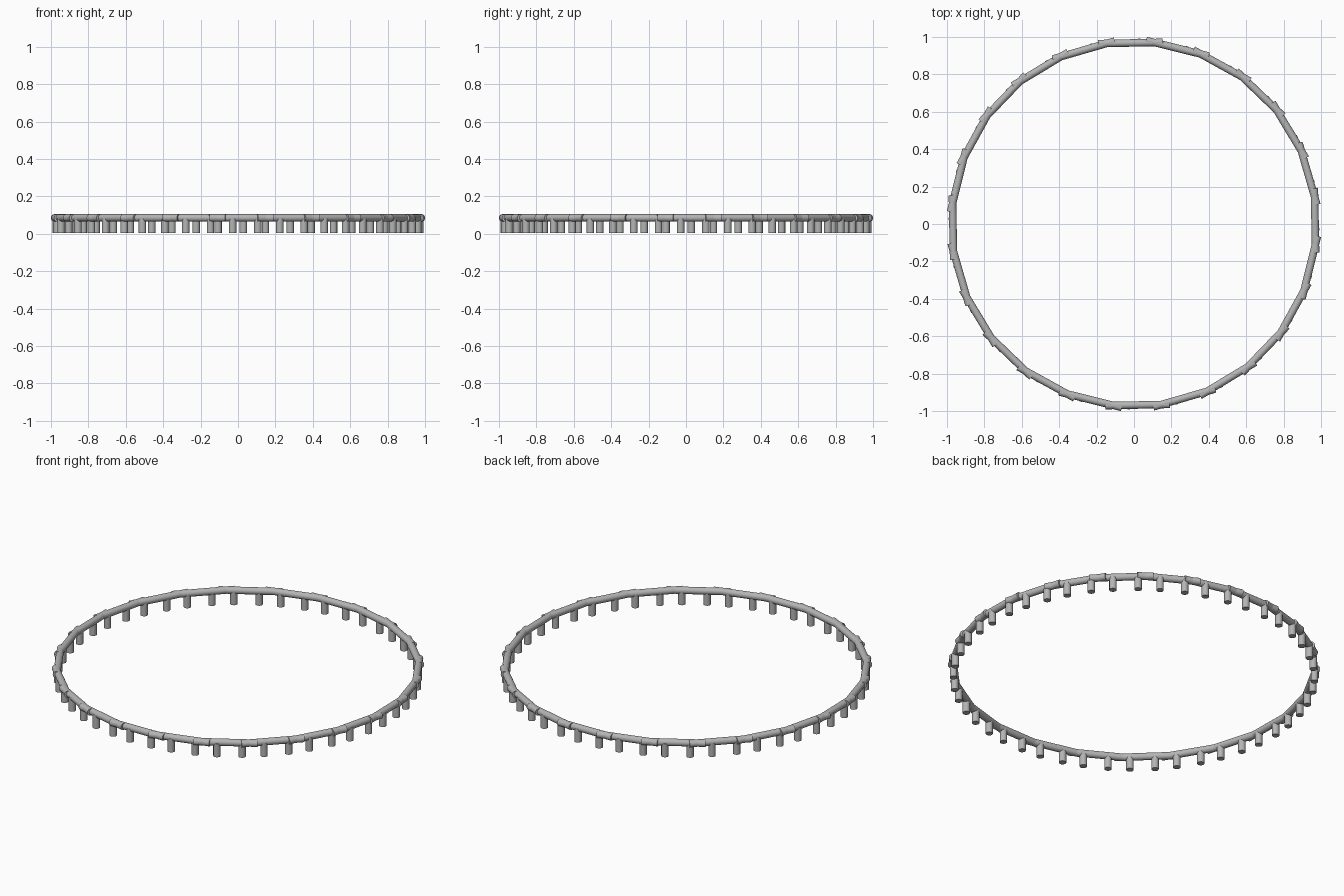
import bpy
from math import cos, sin, tan, pi, radians

cube = bpy.data.objects.get("Cube")
if cube:
    bpy.data.objects.remove(cube, do_unlink=True)

SIDES = 24                # straight rails around the hoop
APOTHEM = 0.968           # centre of the hoop to the middle of a rail
RAIL_Z = 0.085
RADIUS = 0.02             # rails and pegs share one thickness
OVERLAP = 0.045           # rail length past each corner
PEG_RING = 0.972
PEG_BOTTOM = 0.005
STEP = 2 * pi / SIDES
TURN = radians(1.1)
PEG_ANGLES = (radians(6.3), radians(13.3))

grey = bpy.data.materials.new("grey metal")
grey.use_nodes = True
colour = (0.46, 0.46, 0.46, 1)
grey.diffuse_color = colour
grey.node_tree.nodes["Principled BSDF"].inputs["Base Color"].default_value = colour


def rod(name, length, distance, angle, z, tilt=0):
    """Cylinder at a polar position, upright or tilted to lie along the hoop."""
    bpy.ops.mesh.primitive_cylinder_add(
        vertices=20, radius=RADIUS, depth=length,
        location=(distance * cos(angle), distance * sin(angle), z),
        rotation=(tilt, 0, angle))
    obj = bpy.context.object
    obj.name = name
    obj.data.materials.append(grey)
    bpy.ops.object.shade_smooth_by_angle(angle=radians(40))


rail_length = 2 * (APOTHEM * tan(STEP / 2) + OVERLAP)
peg_length = RAIL_Z - PEG_BOTTOM

for i in range(SIDES):
    # Straight rail, crossing its neighbours at the corners
    rod("rail", rail_length, APOTHEM, TURN + i * STEP, RAIL_Z, pi / 2)
    # Two pegs hanging below
    for offset in PEG_ANGLES:
        rod("peg", peg_length, PEG_RING, offset + i * STEP, PEG_BOTTOM + peg_length / 2)
